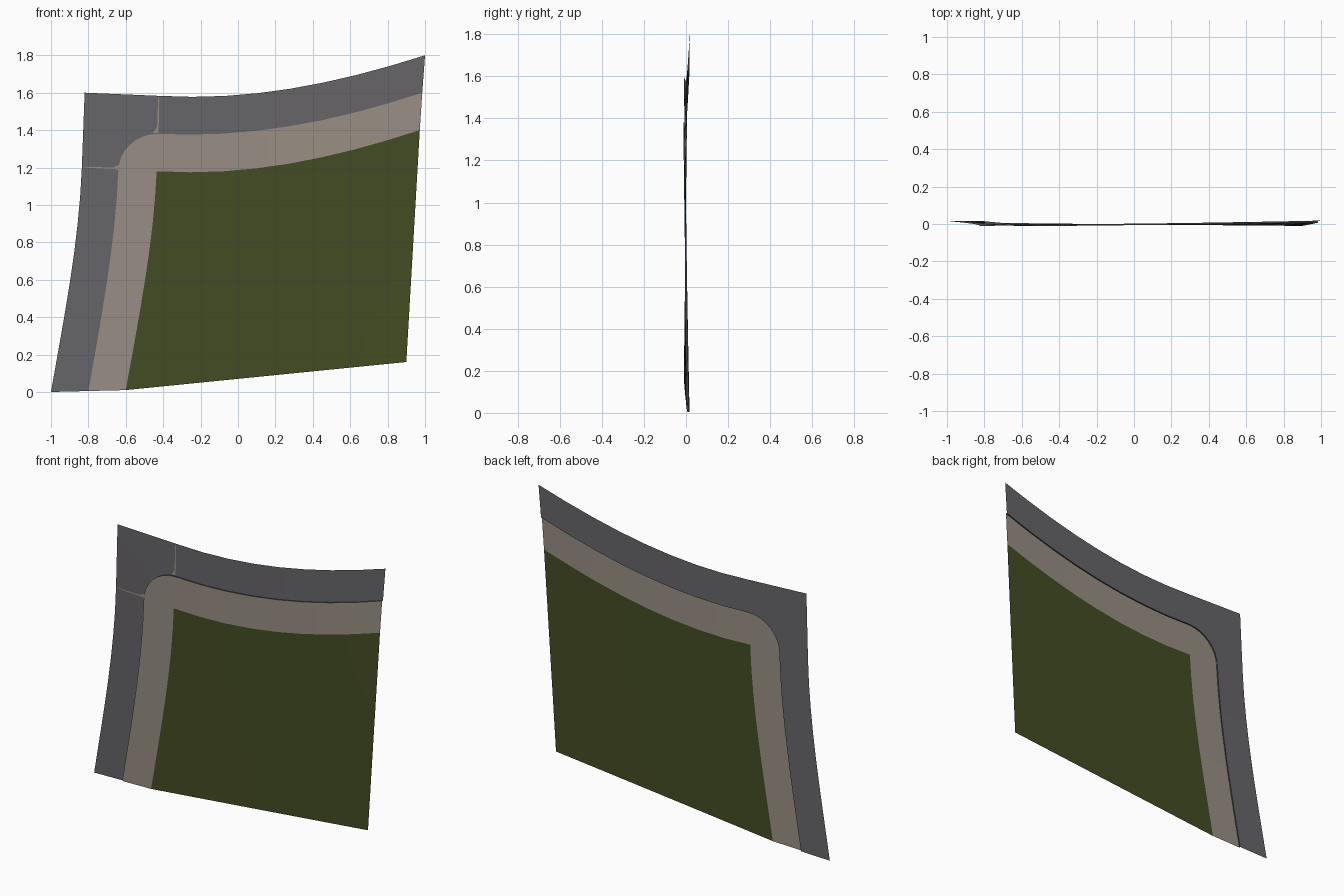
import bpy, math
from mathutils import Vector
from mathutils.geometry import interpolate_bezier

if "Cube" in bpy.data.objects:
    bpy.data.objects.remove(bpy.data.objects["Cube"])

N = 8      # segments along each straight
ARC = 8    # segments round the kerb corner


def material(name, rgb):
    m = bpy.data.materials.new(name)
    m.diffuse_color = (*rgb, 1)
    m.use_nodes = True
    m.node_tree.nodes["Principled BSDF"].inputs["Base Color"].default_value = m.diffuse_color
    return m


asphalt = material("asphalt grey", (0.135, 0.13, 0.14))
paving = material("paving beige", (0.32, 0.275, 0.235))
kerb_dark = material("kerb dark grey", (0.06, 0.056, 0.06))
grass = material("grass green", (0.057, 0.073, 0.017))


def warp(x, z, lift=0.0):
    """Gentle saddle twist of the whole sheet; lift moves towards the front."""
    s, t = (x + 1) / 2, z / 1.7
    y = (0.017 * (1 - s) * (1 - t) - 0.005 * s * (1 - t)
         - 0.015 * (1 - s) * t + 0.017 * s * t)
    return (x, y - lift, z)


def bez(*p):
    pts = interpolate_bezier(*[Vector((a, 0, b)) for a, b in p], N + 1)
    return [(q.x, q.z) for q in pts]


def lerp(a, b, t):
    return (a[0] + (b[0] - a[0]) * t, a[1] + (b[1] - a[1]) * t)


def grid(name, rows, mat, smooth=True):
    """Sheet from equal-length rows of 3D points."""
    n = len(rows[0])
    verts = [p for r in rows for p in r]
    faces = [(i * n + j, i * n + j + 1, (i + 1) * n + j + 1, (i + 1) * n + j)
             for i in range(len(rows) - 1) for j in range(n - 1)]
    me = bpy.data.meshes.new(name)
    me.from_pydata(verts, [], faces)
    me.materials.append(mat)
    me.validate()
    for p in me.polygons:
        p.use_smooth = smooth
    ob = bpy.data.objects.new(name, me)
    bpy.context.collection.objects.link(ob)
    return ob


# guide lines: left run, corner, top run
left_out = bez((-1, 0), (-.93, .4), (-.85, .8), (-.835, 1.2))
left_kerb = bez((-.8, .005), (-.73, .4), (-.655, .8), (-.64, 1.18))
left_in = bez((-.6, .01), (-.53, .4), (-.45, .8), (-.435, 1.18))
top_out = bez((-.42, 1.583), (.05, 1.555), (.5, 1.64), (1, 1.8))
top_kerb = bez((-.43, 1.38), (.05, 1.355), (.5, 1.44), (.985, 1.6))
top_in = bez((-.435, 1.18), (.05, 1.15), (.5, 1.245), (.972, 1.4))

c = (-.82, 1.6)
corner_out, corner_kerb = [], []
for k in range(1, ARC):
    t = k / ARC
    corner_out.append(lerp(left_out[-1], c, 2 * t) if t <= .5
                      else lerp(c, top_out[0], 2 * t - 1))
    a = t * math.pi / 2
    corner_kerb.append((-.43 - .21 * math.cos(a), 1.18 + .2 * math.sin(a)))
corner_in = [left_in[-1]] * (ARC - 1)

outer = left_out + corner_out + top_out
kerb = left_kerb + corner_kerb + top_kerb
inner = left_in + corner_in + top_in

# road, kerb face and pavement
LIFT = 0.008
at = lambda line, lift: [warp(x, z, lift) for x, z in line]
grid("road", [at(kerb, 0), at(outer, 0)], asphalt)
grid("kerb_face", [at(kerb, LIFT), at(kerb, 0)], kerb_dark)
grid("pavement", [at(inner, LIFT), at(kerb, LIFT)], paving)

# grass field filled between its four borders
br = (.9, .16)
rows = []
for i in range(N + 1):
    v = i / N
    l, r = left_in[i], lerp(br, top_in[-1], v)
    row = []
    for j in range(N + 1):
        u = j / N
        b, tp = lerp(left_in[0], br, u), top_in[j]
        p = [(1 - u) * l[k] + u * r[k] + (1 - v) * b[k] + v * tp[k]
             - lerp(lerp(left_in[0], br, u), lerp(left_in[-1], top_in[-1], u), v)[k]
             for k in (0, 1)]
        row.append(warp(*p, LIFT))
    rows.append(row)
grid("grass_field", rows, grass)

# thin pale joints where the corner slab meets the straight roads
grid("joint_top", [at([(-.455, 1.385), (-.432, 1.42), (-.427, 1.575)], .002),
                   at([(-.425, 1.385), (-.424, 1.42), (-.421, 1.575)], .002)], paving)
grid("joint_left", [at([(-.635, 1.215), (-.67, 1.2), (-.83, 1.204)], .002),
                    at([(-.635, 1.19), (-.67, 1.191), (-.83, 1.2)], .002)], paving)
